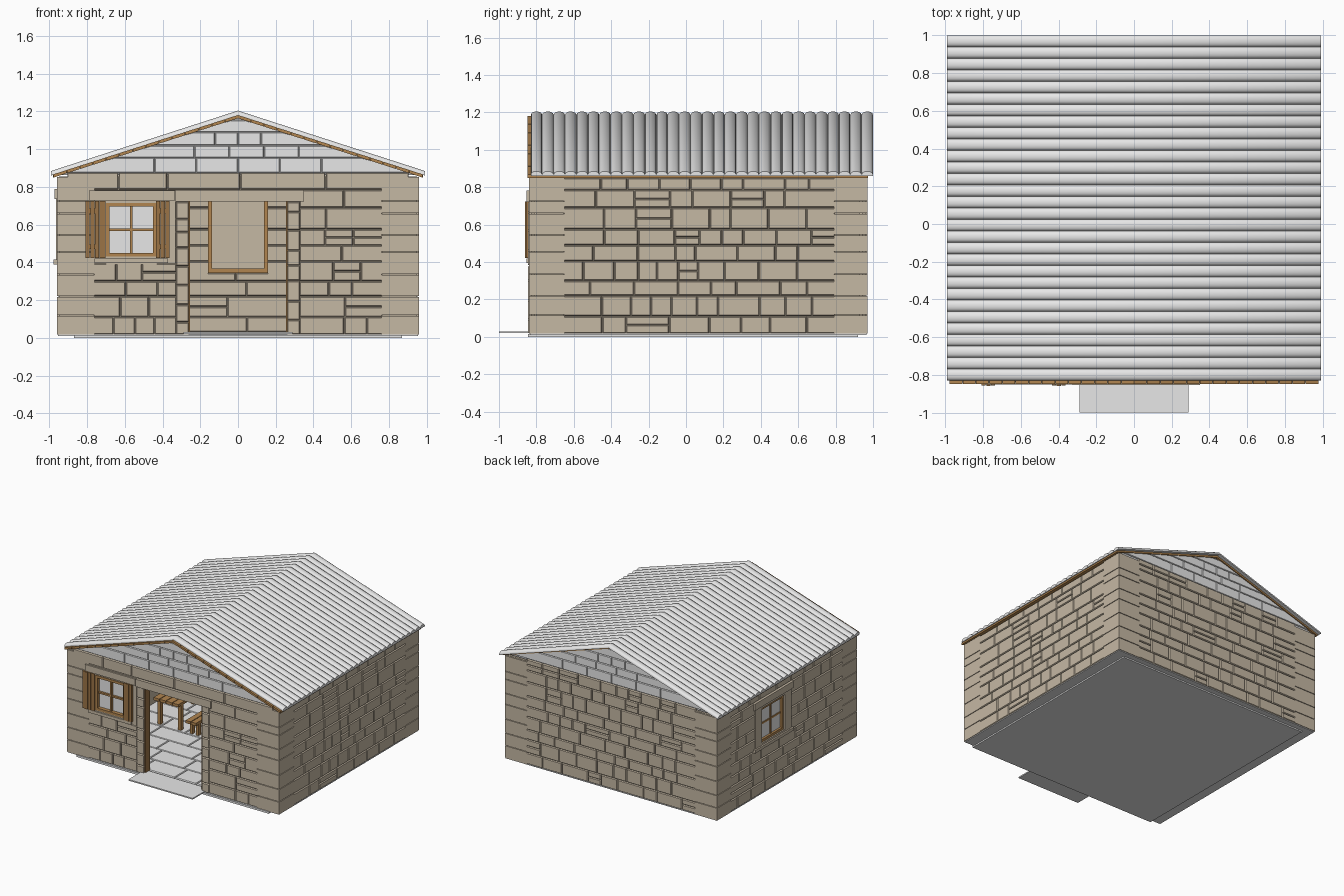
import bpy, bmesh, math, random

if "Cube" in bpy.data.objects:
    bpy.data.objects.remove(bpy.data.objects["Cube"])

random.seed(7)


def material(name, rgb):
    m = bpy.data.materials.new(name)
    m.diffuse_color = (*rgb, 1)
    m.use_nodes = True
    m.node_tree.nodes["Principled BSDF"].inputs["Base Color"].default_value = m.diffuse_color
    return m


STONE = material("tan_stone", (0.56, 0.48, 0.37))
MORTAR = material("mortar", (0.43, 0.37, 0.285))
GREY = material("light_grey", (0.81, 0.81, 0.81))
JOINT = material("grey_joint", (0.6, 0.6, 0.6))
WOOD = material("wood", (0.44, 0.235, 0.08))
DARK = material("dark_wood", (0.33, 0.175, 0.062))
parts = {}


def part(name, mat):
    return parts.setdefault(name, (bmesh.new(), mat))[0]


# Wall frames: u along the wall, w up, d outward from the surface
def front(u, w, d): return (u, -0.84 - d, w)
def back(u, w, d): return (u, 0.97 + d, w)
def left(u, w, d): return (-0.96 - d, u, w)
def right(u, w, d): return (0.96 + d, u, w)
def inner_back(u, w, d): return (u, 0.90 - d, w)
def ground(u, w, d): return (u, w, 0.032 + d)
def plain(u, w, d): return (u, d, w)


def block(bm, F, pts, d0, d1, gap=0.0, bev=0.0):
    """Extruded outline with a joint gap and a chamfered outer rim."""
    cu = sum(p[0] for p in pts) / len(pts)
    cw = sum(p[1] for p in pts) / len(pts)

    def ring(k, d):
        return [bm.verts.new(F(u + math.copysign(k, cu - u), w + math.copysign(k, cw - w), d))
                for u, w in pts]
    rings = [ring(gap, d0)]
    if bev:
        rings.append(ring(gap, d1 - bev * 1.6))
    rings.append(ring(gap + bev, d1))
    n = len(pts)
    for a, b in zip(rings, rings[1:]):
        for i in range(n):
            bm.faces.new((a[i], a[(i + 1) % n], b[(i + 1) % n], b[i]))
    bm.faces.new(rings[0])
    bm.faces.new(rings[-1])


def rect(bm, F, u0, u1, w0, w1, d0, d1, gap=0.0, bev=0.0):
    block(bm, F, [(u0, w0), (u1, w0), (u1, w1), (u0, w1)], d0, d1, gap, bev)


def box(bm, x0, x1, y0, y1, z0, z1):
    rect(bm, plain, x0, x1, z0, z1, y0, y1)


ROWS = [0.018, 0.11, 0.22, 0.30, 0.405, 0.49, 0.575, 0.69, 0.785, 0.855]


def courses(bm, F, u0, u1, z0, z1, rows=ROWS, wmin=0.1, wmax=0.24, split=0.12):
    """Rows of random-width blocks, some split into two thin ones."""
    edges = [z0] + [r for r in rows if z0 + 0.02 < r < z1 - 0.02] + [z1]
    for a, b in zip(edges, edges[1:]):
        u = u0
        while u < u1 - 1e-5:
            v = u + random.uniform(wmin, wmax)
            if u1 - v < wmin * 0.7:
                v = u1
            lo = u - (0.006 if u == u0 else 0)
            hi = v + (0.006 if v == u1 else 0)
            mid = (a + b) / 2
            rows_here = [(a, mid), (mid, b)] if b - a > 0.08 and random.random() < split else [(a, b)]
            for c, d in rows_here:
                rect(bm, F, lo, hi, c, d, -0.014, 0, 0.002, 0.004)
            u = v


def wall(name, F, u0, u1, z1, inset, holes=()):
    """Mortar core and stone inner lining around rectangular openings."""
    pieces, u = [], u0
    for a, b, c, d in holes:
        pieces += [(u, a, 0.018, z1), (a, b, 0.018, c), (a, b, d, z1)]
        u = b
    pieces.append((u, u1, 0.018, z1))
    for a, b, c, d in pieces:
        if d - c < 0.005:
            continue
        rect(part(name + "_core", MORTAR), F, a, b, c, d, -0.03, -0.01)
        rect(part(name + "_lining", STONE), F, max(a, u0 + inset), min(b, u1 - inset), c, d, -0.06, -0.03)


def window(name, F, u0, u1, z0, z1, face):
    t, m, bm = 0.02, 0.007, part(name + "_frame", WOOD)
    uc, zc = (u0 + u1) / 2, (z0 + z1) / 2
    for a, b, c, d in ((u0, u1, z0, z0 + t), (u0, u1, z1 - t, z1),
                       (u0, u0 + t, z0 + t, z1 - t), (u1 - t, u1, z0 + t, z1 - t)):
        rect(bm, F, a, b, c, d, -0.05, face)
    rect(bm, F, uc - m, uc + m, z0 + t, z1 - t, -0.035, face - 0.012)
    rect(bm, F, u0 + t, u1 - t, zc - m, zc + m, -0.034, face - 0.013)
    rect(part(name + "_panes", GREY), F, u0 + t, u1 - t, z0 + t, z1 - t, -0.03, -0.024)


# Base slab, doorstep and paved floor
box(part("base_slab", GREY), -0.87, 0.87, -0.845, 0.92, 0, 0.016)
box(part("foundation_plate", GREY), -0.955, 0.955, -0.835, 0.965, 0.011, 0.0175)
box(part("doorstep", GREY), -0.29, 0.29, -1.0, -0.79, 0.02, 0.03)
box(part("floor_bed", JOINT), -0.9, 0.9, -0.78, 0.91, 0.016, 0.022)
courses(part("floor_tiles", GREY), ground, -0.9, 0.9, -0.78, 0.91,
        [-0.78 + 0.17 * i for i in range(1, 10)], 0.18, 0.4, 0)

# Wall cores with door and window openings
wall("front_wall", front, -0.95, 0.95, 0.855, 0.03,
     [(-0.70, -0.43, 0.43, 0.715), (-0.26, 0.26, 0.019, 0.725)])
wall("back_wall", back, -0.95, 0.95, 0.855, 0.03)
wall("left_wall", left, -0.80, 0.93, 0.85, 0, [(0.10, 0.40, 0.43, 0.715)])
wall("right_wall", right, -0.80, 0.93, 0.85, 0)

# Corner stones, alternating joint heights
Q = [0.015, 0.118, 0.22, 0.335, 0.455, 0.545, 0.66, 0.725, 0.855]
quoins = part("corner_stones", STONE)
for F, spans in ((front, ((-0.96, -0.76), (0.76, 0.96))), (back, ((-0.96, -0.76), (0.76, 0.96))),
                 (left, ((-0.79, -0.65), (0.79, 0.92))), (right, ((-0.79, -0.65), (0.79, 0.92)))):
    for a, b in spans:
        for c, d in zip(Q, Q[1:]):
            rect(quoins, F, a, b, c + 0.0025, d - 0.0025, -0.05, 0)

# Stone facing
fs = part("front_stones", STONE)
courses(fs, front, -0.76, -0.33, 0.018, 0.395)
courses(fs, front, 0.33, 0.76, 0.018, 0.785, split=0.3)
courses(fs, front, -0.90, 0.90, 0.785, 0.876, [], 0.2, 0.5, 0)
for a, b in ((-0.76, -0.70), (-0.43, -0.33)):
    rect(fs, front, a, b, 0.395, 0.785, -0.014, 0)
rect(fs, front, -0.70, -0.43, 0.715, 0.785, -0.05, 0)
rect(fs, front, -0.70, -0.43, 0.39, 0.43, -0.05, 0)
for s in (-1, 1):
    a, b = sorted((s * 0.26, s * 0.33))
    z = 0.018
    while z < 0.72:
        top = z + random.uniform(0.06, 0.11)
        top = 0.722 if top > 0.67 else top
        rect(part("door_pillars", STONE), front, a, b, z, top, -0.06, 0.004, 0.002, 0.004)
        z = top
    a, b = sorted((s * 0.254, s * 0.264))
    rect(part("door_posts", DARK), front, a, b, 0.025, 0.722, -0.065, -0.008)
rect(part("door_lintel", STONE), front, -0.33, 0.35, 0.722, 0.783, -0.06, 0.013)
rect(part("window_lintel", STONE), front, -0.79, -0.335, 0.727, 0.78, -0.02, 0.011)
rect(part("window_sill", STONE), front, -0.76, -0.37, 0.396, 0.42, -0.02, 0.012)

courses(part("back_stones", STONE), back, -0.76, 0.76, 0.018, 0.875, split=0.18)
courses(part("right_stones", STONE), right, -0.65, 0.79, 0.018, 0.85)
ls = part("left_stones", STONE)
courses(ls, left, -0.65, 0.79, 0.018, 0.395)
courses(ls, left, -0.65, 0.02, 0.395, 0.79)
courses(ls, left, 0.48, 0.79, 0.395, 0.79)
courses(ls, left, -0.65, 0.79, 0.79, 0.85)
trim = part("side_window_trim", STONE)
for a, b in ((0.02, 0.10), (0.40, 0.48)):
    rect(trim, left, a, b, 0.41, 0.74, -0.02, 0.006)
rect(trim, left, 0.0, 0.50, 0.735, 0.79, -0.02, 0.013)
rect(trim, left, 0.0, 0.50, 0.39, 0.415, -0.02, 0.018)
rect(trim, left, 0.10, 0.40, 0.41, 0.43, -0.05, 0.005)
rect(trim, left, 0.10, 0.40, 0.715, 0.74, -0.05, 0.005)

# Windows and shutters
window("front_window", front, -0.70, -0.43, 0.43, 0.715, 0.006)
window("side_window", left, 0.10, 0.40, 0.43, 0.715, -0.006)
for x in (-0.808, -0.435):
    for i in range(3):
        a = x + i * 0.025
        rect(part("shutters", DARK), front, a, a + 0.022, 0.422, 0.725, 0, 0.02 if i % 2 else 0.016)
    for z in (0.47, 0.66):
        rect(part("shutter_braces", DARK), front, x, x + 0.072, z, z + 0.025, 0.001, 0.012)
rect(part("shutter_hinge_board", DARK), front, -0.733, -0.703, 0.422, 0.725, 0, 0.012)

# Inside back wall with a framed niche
rect(part("inner_wall_joint", MORTAR), inner_back, -0.9, 0.9, 0.03, 0.85, -0.012, -0.008)
ib = part("inner_back_stones", STONE)
courses(ib, inner_back, -0.9, -0.16, 0.03, 0.85)
courses(ib, inner_back, 0.16, 0.9, 0.03, 0.85)
courses(ib, inner_back, -0.16, 0.16, 0.03, 0.345)
rect(ib, inner_back, -0.16, 0.16, 0.345, 0.85, -0.01, 0)
for a, b, c, d in ((-0.16, 0.16, 0.345, 0.368), (-0.16, 0.16, 0.74, 0.765),
                   (-0.16, -0.137, 0.368, 0.74), (0.137, 0.16, 0.368, 0.74)):
    rect(part("niche_frame", WOOD), inner_back, a, b, c, d, 0, 0.02)

# Table and bench inside
for name, x0, x1, h in (("table", -0.68, -0.45, 0.26), ("bench", -0.39, -0.29, 0.15)):
    bm, n = part(name, WOOD), 4 if name == "table" else 2
    w = (x1 - x0) / n
    for i in range(n):
        box(bm, x0 + i * w, x0 + (i + 1) * w - 0.006, -0.12, 0.42, h - 0.022, h)
    for x in (x0 + 0.01, x1 - 0.035):
        for y in (-0.08, 0.35):
            box(bm, x, x + 0.025, y, y + 0.03, 0.03, h - 0.02)

# Gables: grey blocks trimmed to the roof slope
def half(z): return (1.168 - z) / 0.321


G = [0.875, 0.955, 1.02, 1.09, 1.155]
for name, F in (("front_gable", front), ("back_gable", back)):
    block(part(name + "_core", JOINT), F, [(-0.95, 0.863), (0.95, 0.863), (0, 1.168)], -0.05, -0.016)
    for k, (a, b) in enumerate(zip(G, G[1:])):
        h0, h1 = half(a), half(b)
        n = (6, 5, 4, 2)[k]
        cuts = [-h1 + 2 * h1 * (i + 0.25 * (k % 2)) / n for i in range(1, n)] if k < 3 else []
        lo, hi = [-h0] + cuts + [h0], [-h1] + cuts + [h1]
        for i in range(len(lo) - 1):
            block(part(name + "_blocks", GREY), F, [(lo[i], a), (lo[i + 1], a), (hi[i + 1], b), (hi[i], b)],
                  -0.02, -0.006, 0.0015, 0.003)

# Wooden roof deck and short planks along the front verge
def chevron(bm, x0, x1, top, thick, y0, y1):
    for s in (-1, 1):
        pts = [(s * x0, top - 0.321 * x0 - thick), (s * x1, top - 0.321 * x1 - thick),
               (s * x1, top - 0.321 * x1), (s * x0, top - 0.321 * x0)]
        block(bm, plain, pts, y0, y1)


chevron(part("roof_deck", WOOD), 0, 0.98, 1.18, 0.015, -0.83, 0.972)
for i in range(14):
    chevron(part("verge_planks", WOOD), i * 0.07, i * 0.07 + 0.067, 1.181, 0.017, -0.848, -0.828)

# Ribbed roof: one rounded profile swept over the ridge
N, SEG = 30, 8
pitch = 1.83 / N
profile = []
for i in range(N):
    for j in range(SEG):
        t = math.radians(10 + 160 * j / (SEG - 1))
        profile.append((-0.83 + pitch * (i + 0.5 - 0.5 * math.cos(t) / math.cos(math.radians(10))),
                        0.028 * (math.sin(t) ** 0.6 - 1)))
profile += [(1.0, -0.025), (-0.83, -0.025)]
bm = part("ribbed_roof", GREY)
sections = [[bm.verts.new((x, y, 1.205 + o - 0.323 * abs(x))) for y, o in profile] for x in (-0.99, 0, 0.99)]
for a, b in zip(sections, sections[1:]):
    for i in range(len(profile)):
        j = (i + 1) % len(profile)
        bm.faces.new((a[i], a[j], b[j], b[i]))
bm.faces.new(sections[0])
bm.faces.new(sections[-1])

# Turn every part into an object
for name, (bm, mat) in parts.items():
    bmesh.ops.recalc_face_normals(bm, faces=bm.faces)
    mesh = bpy.data.meshes.new(name)
    bm.to_mesh(mesh)
    bm.free()
    mesh.materials.append(mat)
    obj = bpy.data.objects.new(name, mesh)
    bpy.context.collection.objects.link(obj)
    if name == "ribbed_roof":
        bpy.context.view_layer.objects.active = obj
        obj.select_set(True)
        bpy.ops.object.shade_smooth_by_angle(angle=math.radians(35))
